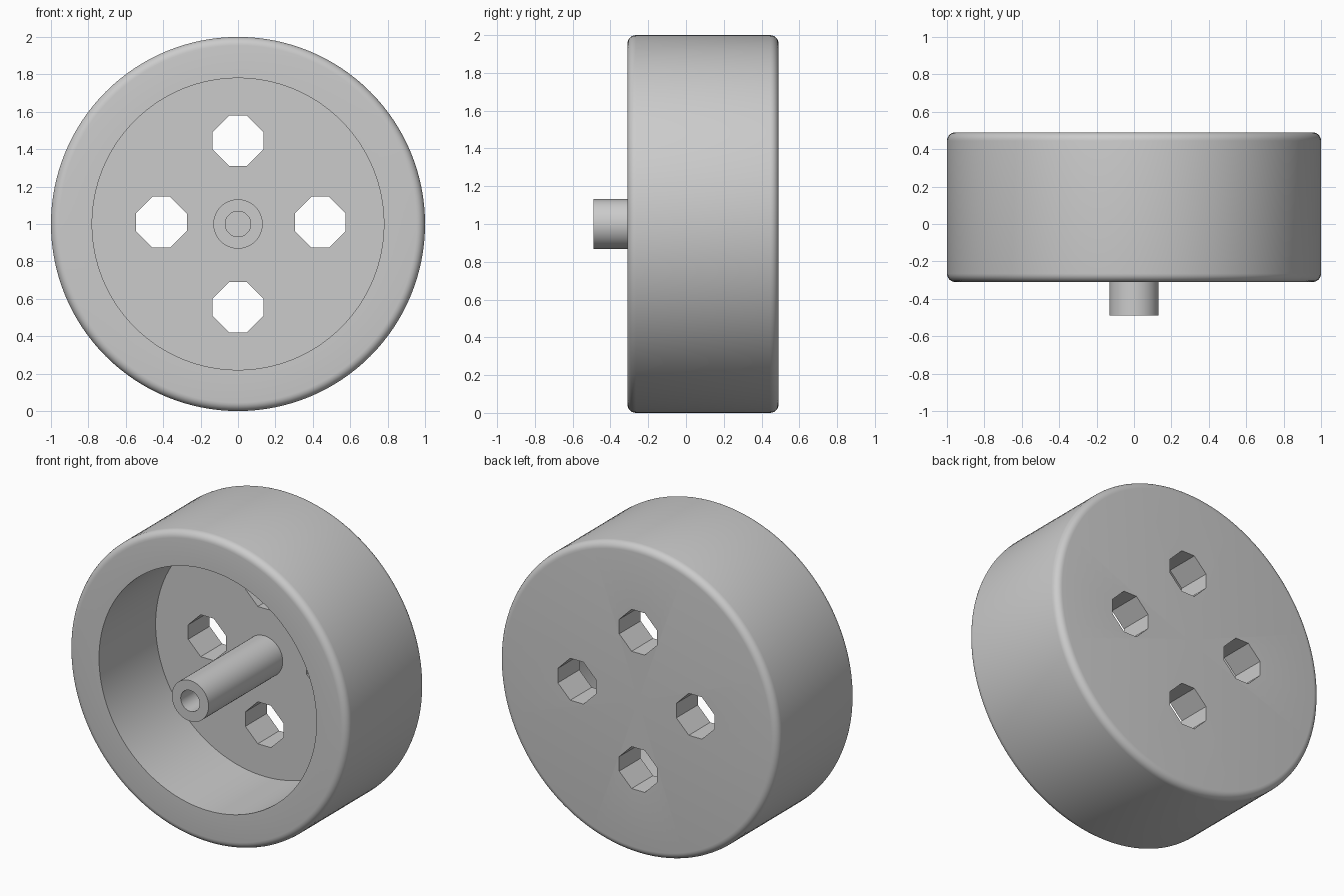
import bpy, bmesh, math
from mathutils import Matrix, Vector

if "Cube" in bpy.data.objects:
    bpy.data.objects.remove(bpy.data.objects["Cube"])

FRONT, FLOOR, BACK, HUB_END = -0.31, 0.27, 0.49, -0.49
CENTRE_Z = 1.0

grey = bpy.data.materials.new("plain grey")
grey.use_nodes = True
GREY = (0.6, 0.6, 0.6, 1)
grey.diffuse_color = GREY
grey.node_tree.nodes["Principled BSDF"].inputs["Base Color"].default_value = GREY


def make_object(name, bm):
    bmesh.ops.recalc_face_normals(bm, faces=bm.faces)
    mesh = bpy.data.meshes.new(name)
    bm.to_mesh(mesh)
    bm.free()
    mesh.materials.append(grey)
    obj = bpy.data.objects.new(name, mesh)
    bpy.context.collection.objects.link(obj)
    return obj


def lathe(name, profile, steps):
    """Spin a (radius, y) profile about the wheel axis."""
    bm = bmesh.new()
    verts = [bm.verts.new((r, y, CENTRE_Z)) for r, y in profile]
    edges = [bm.edges.new(pair) for pair in zip(verts, verts[1:])]
    bmesh.ops.spin(bm, geom=verts + edges, cent=(0, 0, CENTRE_Z), axis=(0, 1, 0),
                   angle=math.tau, steps=steps, use_duplicate=False)
    bmesh.ops.remove_doubles(bm, verts=bm.verts, dist=1e-4)
    return make_object(name, bm)


def smooth(obj):
    bpy.ops.object.select_all(action='DESELECT')
    obj.select_set(True)
    bpy.context.view_layer.objects.active = obj
    bpy.ops.object.shade_smooth_by_angle(angle=math.radians(30))


def rounded_corner(r, y, start):
    """Quarter-circle points of the outer rim edge."""
    return [(r + 0.045 * math.cos(start + i * math.pi / 12),
             y + 0.045 * math.sin(start + i * math.pi / 12)) for i in range(7)]


# Wheel: deep dish open to the front, with rounded outer edges
profile = [(0, FLOOR), (0.78, FLOOR), (0.78, FRONT)]
profile += rounded_corner(0.955, FRONT + 0.045, -math.pi / 2)
profile += rounded_corner(0.955, BACK - 0.045, 0)
profile += [(0, BACK)]
wheel = lathe("wheel", profile, 128)

# Four octagonal holes through the disc
bm = bmesh.new()
half, flat = 0.136, 0.047
outline = [(half, -flat), (half, flat), (flat, half), (-flat, half),
           (-half, flat), (-half, -flat), (-flat, -half), (flat, -half)]
for cx, cz in ((0.015, 0.445), (0.015, -0.445), (-0.41, 0.01), (0.44, 0.01)):
    if cx == 0.015:
        cx = 0.0
    face = bm.faces.new([bm.verts.new((cx + x, 0.1, CENTRE_Z + cz + z)) for x, z in outline])
    ext = bmesh.ops.extrude_face_region(bm, geom=[face])
    moved = [v for v in ext["geom"] if isinstance(v, bmesh.types.BMVert)]
    bmesh.ops.translate(bm, verts=moved, vec=(0, 0.6, 0))
cutter = make_object("hole_cutter", bm)
cut = wheel.modifiers.new("holes", 'BOOLEAN')
cut.operation, cut.solver, cut.object = 'DIFFERENCE', 'EXACT', cutter
bpy.context.view_layer.objects.active = wheel
bpy.ops.object.modifier_apply(modifier="holes")
bpy.data.objects.remove(cutter)
smooth(wheel)

# Axle hub: hollow tube standing on the disc and poking out of the front
hub = lathe("axle_hub", [(0.132, FLOOR), (0.132, HUB_END), (0.068, HUB_END), (0.068, FLOOR)], 48)
smooth(hub)
